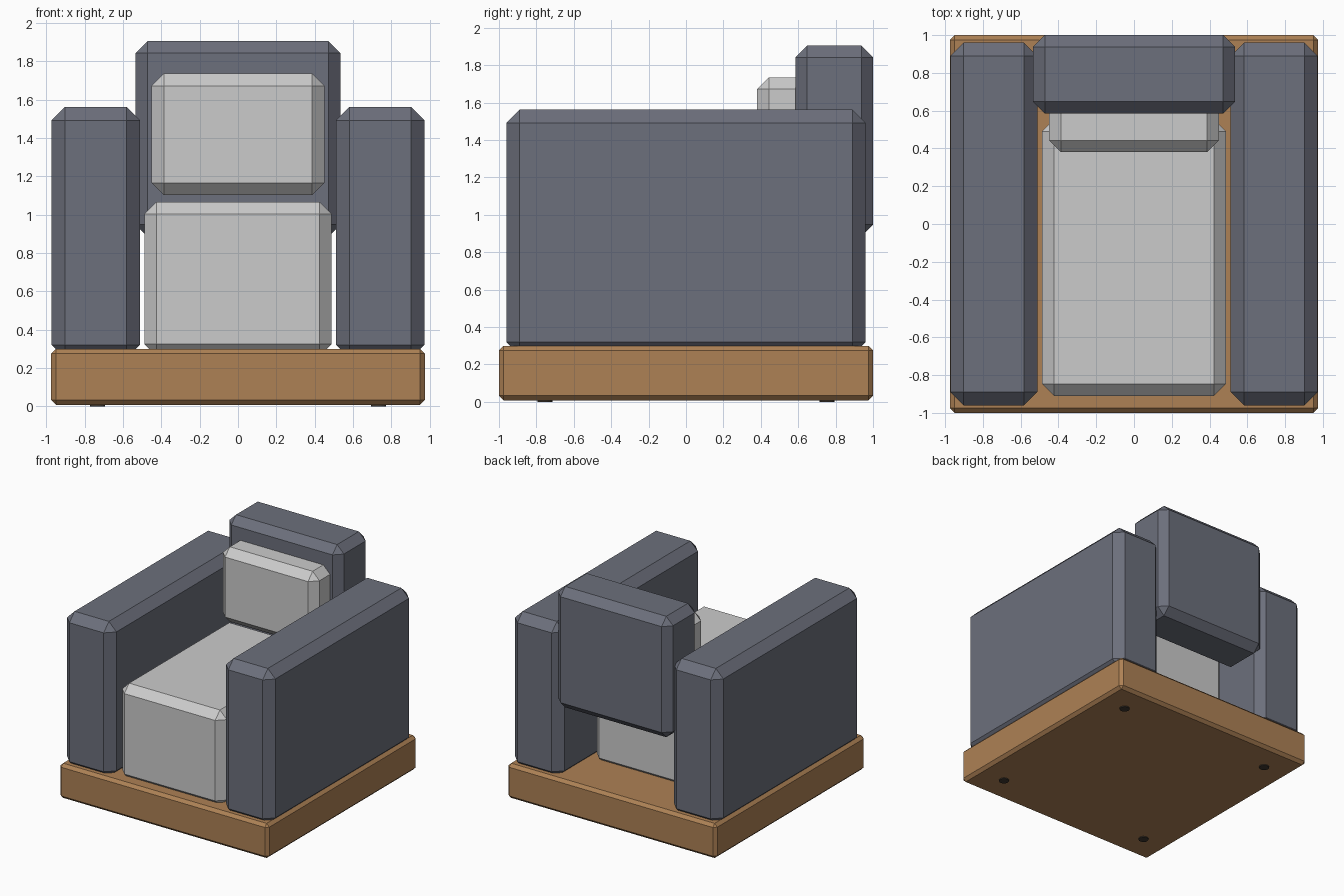
import bpy, bmesh
from mathutils import Vector

if "Cube" in bpy.data.objects:
    bpy.data.objects.remove(bpy.data.objects["Cube"])


def material(name, rgb):
    m = bpy.data.materials.new(name)
    m.diffuse_color = (*rgb, 1)
    m.use_nodes = True
    m.node_tree.nodes["Principled BSDF"].inputs["Base Color"].default_value = m.diffuse_color
    return m


slate = material("slate_fabric", (0.15, 0.16, 0.20))
wood = material("wood", (0.42, 0.22, 0.09))
dark = material("dark_feet", (0.05, 0.04, 0.03))


def block(name, x, y, z, chamfer, mat=None):
    """Box spanning the given ranges with a flat chamfer on every edge."""
    lo, hi = Vector((x[0], y[0], z[0])), Vector((x[1], y[1], z[1]))
    bm = bmesh.new()
    bmesh.ops.create_cube(bm, size=1)
    bmesh.ops.scale(bm, vec=hi - lo, verts=bm.verts)
    bmesh.ops.bevel(bm, geom=bm.edges[:], offset=chamfer, segments=1,
                    affect='EDGES')
    mesh = bpy.data.meshes.new(name)
    bm.to_mesh(mesh)
    bm.free()
    ob = bpy.data.objects.new(name, mesh)
    ob.location = (lo + hi) / 2
    bpy.context.collection.objects.link(ob)
    if mat:
        mesh.materials.append(mat)
    return ob


# wooden plinth
block("base", (-0.975, 0.975), (-1, 1), (0.008, 0.30), 0.025, wood)

# armrests, sunk slightly into the base
block("armrest_left", (-0.972, -0.512), (-0.96, 0.96), (0.25, 1.562), 0.07, slate)
block("armrest_right", (0.512, 0.972), (-0.96, 0.96), (0.25, 1.562), 0.07, slate)

# backrest held between the arms
block("backrest", (-0.535, 0.535), (0.585, 1.0), (0.885, 1.905), 0.063, slate)

# light cushions
block("seat", (-0.488, 0.488), (-0.91, 0.555), (0.26, 1.067), 0.064)
block("back_cushion", (-0.45, 0.45), (0.38, 0.70), (1.103, 1.735), 0.063)

# thin round feet
for sx, side in ((-1, "left"), (1, "right")):
    for sy, end in ((-1, "front"), (1, "back")):
        bpy.ops.mesh.primitive_cylinder_add(
            vertices=16, radius=0.04, depth=0.03,
            location=(sx * 0.733, sy * 0.755, 0.015))
        foot = bpy.context.object
        foot.name = f"foot_{end}_{side}"
        foot.data.materials.append(dark)
